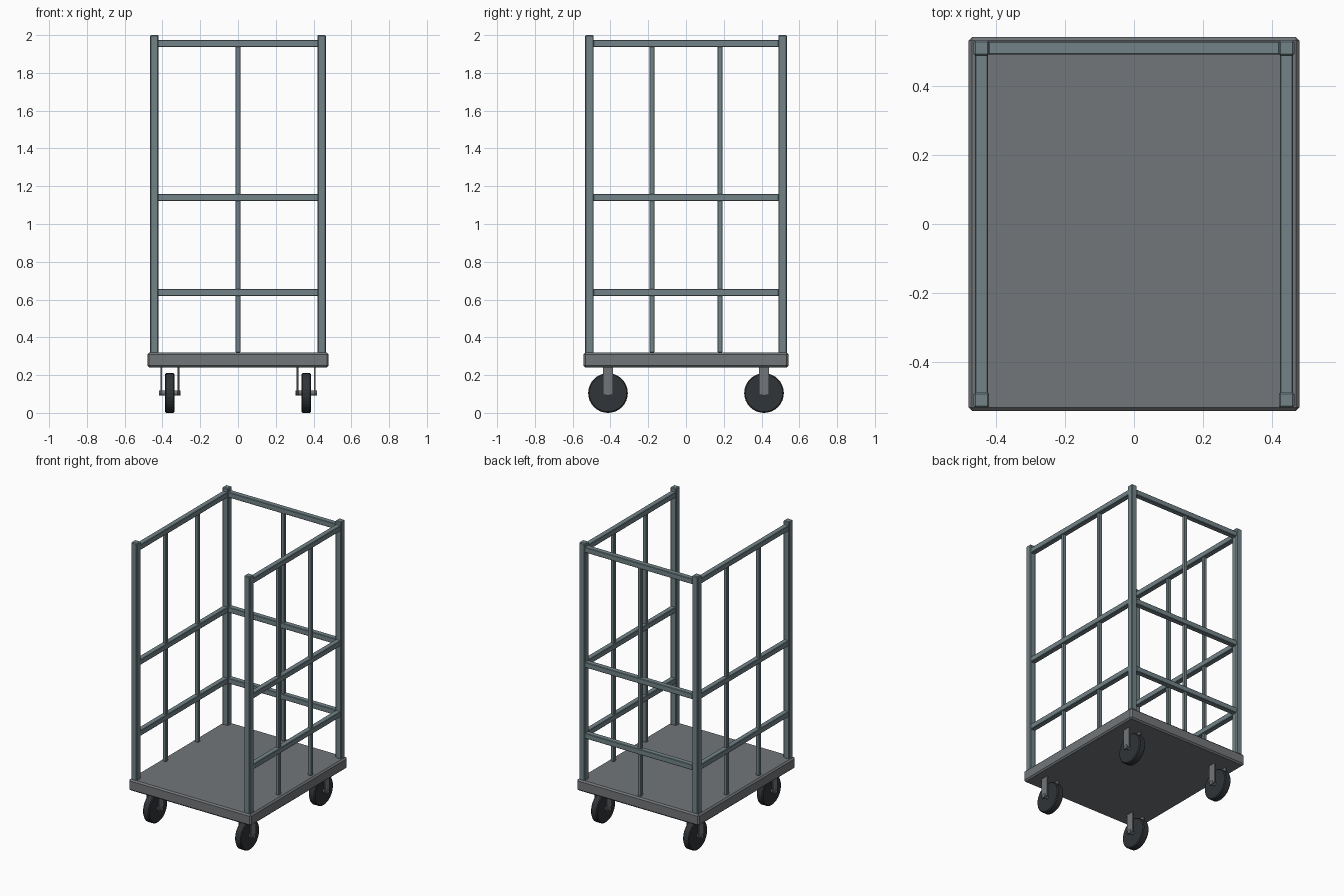
import bpy, math

if "Cube" in bpy.data.objects:
    bpy.data.objects.remove(bpy.data.objects["Cube"])

def material(name, rgb):
    m = bpy.data.materials.new(name)
    m.diffuse_color = (*rgb, 1)
    m.use_nodes = True
    m.node_tree.nodes["Principled BSDF"].inputs["Base Color"].default_value = m.diffuse_color
    return m

steel = material("painted_steel", (0.17, 0.23, 0.25))
deck_grey = material("deck_grey", (0.17, 0.18, 0.19))
rubber = material("rubber", (0.03, 0.035, 0.04))

def finish(o, name, mat, bevel, segments=1):
    o.name = name
    o.data.materials.append(mat)
    if bevel:
        b = o.modifiers.new("bevel", 'BEVEL')
        b.width = bevel
        b.segments = segments
        b.limit_method = 'ANGLE'
        b.angle_limit = math.radians(40)
    return o

def box(name, center, size, mat, bevel=0.0):
    bpy.ops.mesh.primitive_cube_add(size=1, location=center)
    o = bpy.context.object
    o.scale = size
    bpy.ops.object.transform_apply(location=False, rotation=False, scale=True)
    return finish(o, name, mat, bevel)

def disc(name, center, radius, width, mat, sides, bevel=0.0):
    bpy.ops.mesh.primitive_cylinder_add(vertices=sides, radius=radius, depth=width,
                                        location=center, rotation=(0, math.pi / 2, 0))
    return finish(bpy.context.object, name, mat, bevel)

PX, PY = 0.443, 0.511          # post centres
DECK_TOP, RAIL_TOP = 0.32, 1.955
RAILS = (0.637, 1.14, RAIL_TOP)

# Platform
box("deck", (0, 0, 0.28), (0.96, 1.085, 0.08), deck_grey, 0.01)

# Corner posts
for sx in (-1, 1):
    for sy in (-1, 1):
        box("corner_post", (sx * PX, sy * PY, 1.158), (0.045, 0.045, 1.684), steel, 0.005)

# Horizontal rails: both sides and the back, front left open
for z in RAILS:
    for sx in (-1, 1):
        box("side_rail", (sx * PX, 0, z), (0.038, 2 * PY - 0.04, 0.038), steel, 0.003)
    box("back_rail", (0, PY, z), (2 * PX - 0.04, 0.038, 0.038), steel, 0.003)

# Thin upright bars
bar_z, bar_h = (DECK_TOP + RAIL_TOP) / 2, RAIL_TOP - DECK_TOP
for sx in (-1, 1):
    for y in (-0.18, 0.18):
        box("side_bar", (sx * PX, y, bar_z), (0.024, 0.024, bar_h), steel, 0.002)
box("back_bar", (0, PY, bar_z), (0.024, 0.024, bar_h), steel, 0.002)

# Casters: wheel, axle and two fork plates each
for sx in (-1, 1):
    for sy in (-1, 1):
        x, y = sx * 0.361, sy * 0.413
        disc("caster_wheel", (x, y, 0.105), 0.105, 0.05, rubber, 32, 0.006)
        disc("caster_axle", (x, y, 0.105), 0.014, 0.114, deck_grey, 16)
        for side in (-1, 1):
            box("caster_fork", (x + side * 0.046, y, 0.17), (0.009, 0.055, 0.15), deck_grey, 0.001)
